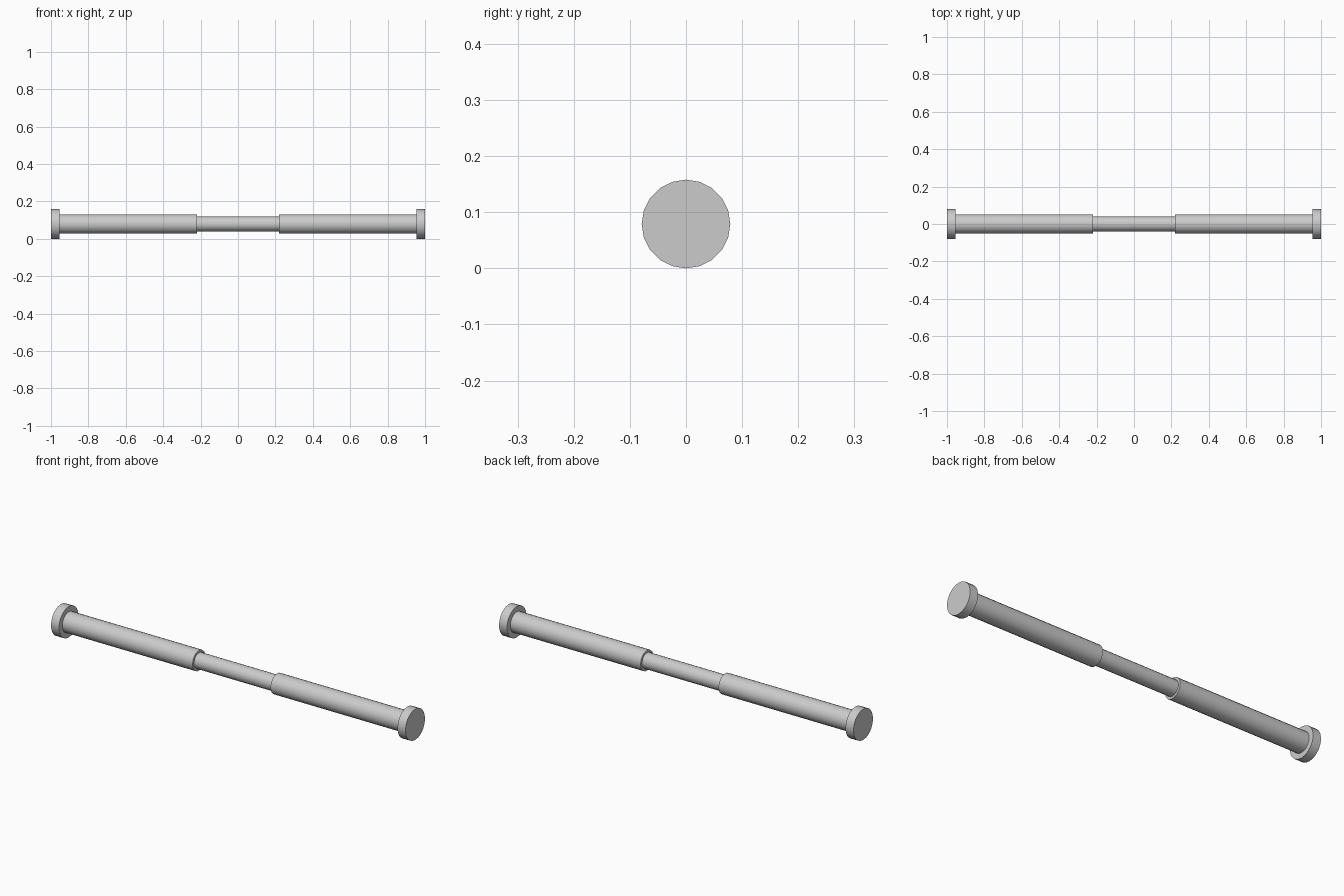
import bpy
from math import pi

if "Cube" in bpy.data.objects:
    bpy.data.objects.remove(bpy.data.objects["Cube"])

SIDES = 20
AXIS_Z = 0.079


def rod(name, radius, x0, x1):
    bpy.ops.mesh.primitive_cylinder_add(
        vertices=SIDES, radius=radius, depth=x1 - x0,
        location=((x0 + x1) / 2, 0, AXIS_Z), rotation=(0, pi / 2, 0))
    ob = bpy.context.object
    ob.name = name
    bpy.ops.object.shade_smooth_by_angle(angle=pi / 6)
    return ob


# Thin inner rod, telescoping into both sleeves
rod("inner_rod", 0.04, -0.3, 0.3)

# Sleeve and end cap on each side
for side, s in (("left", -1), ("right", 1)):
    rod(side + "_sleeve", 0.052, *sorted((s * 0.22, s * 0.96)))
    rod(side + "_end_cap", 0.079, *sorted((s * 0.955, s * 1.0)))
